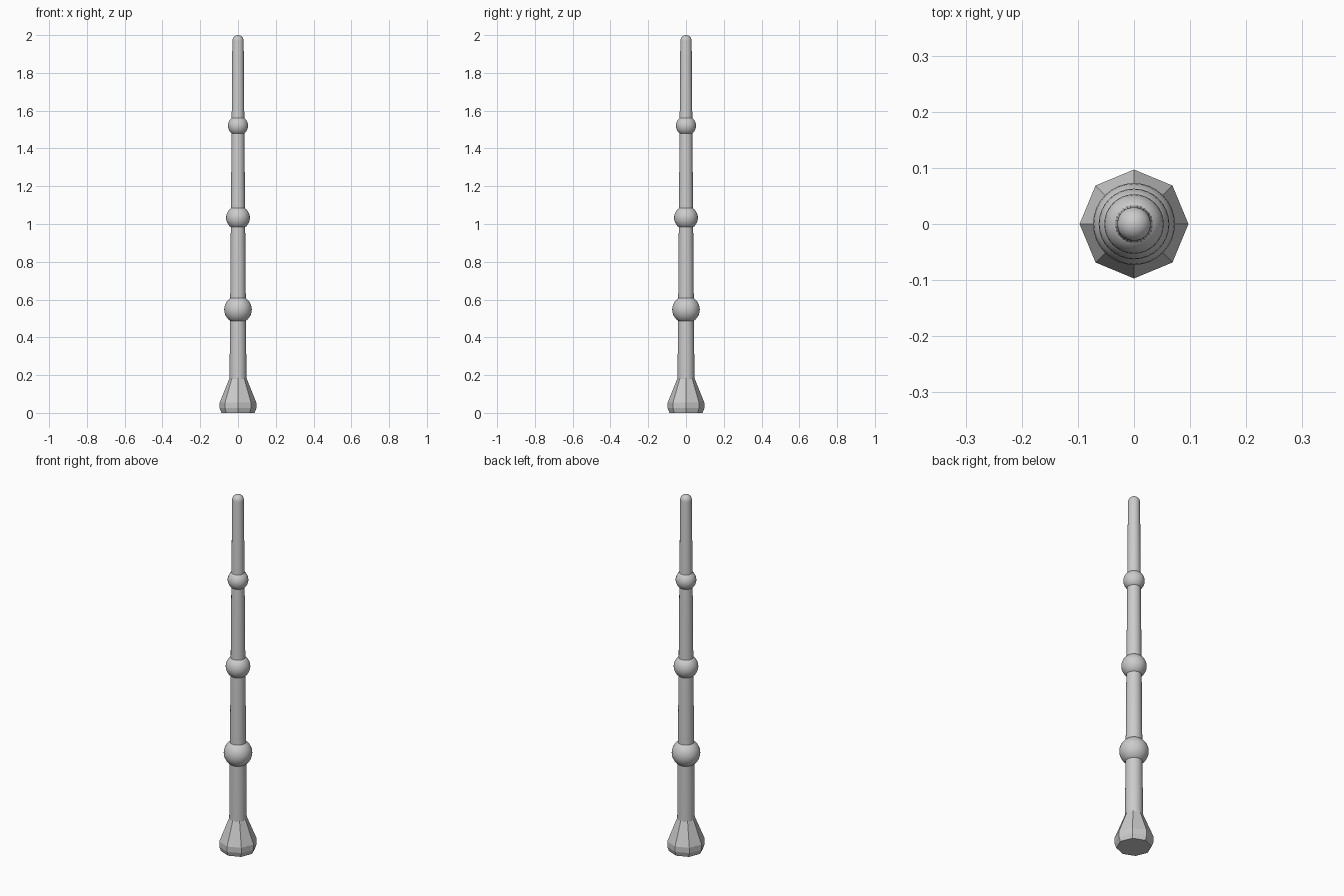
import bpy, bmesh, math

if "Cube" in bpy.data.objects:
    bpy.data.objects.remove(bpy.data.objects["Cube"])


def lathe(name, profile, sides, smooth):
    """Revolve (radius, z) points around z; radius 0 makes a pole, open ends are capped."""
    bm = bmesh.new()
    rings = []
    for r, z in profile:
        if r < 1e-6:
            rings.append([bm.verts.new((0, 0, z))])
        else:
            rings.append([bm.verts.new((r * math.cos(2 * math.pi * i / sides),
                                        r * math.sin(2 * math.pi * i / sides), z))
                          for i in range(sides)])
    for a, b in zip(rings, rings[1:]):
        for i in range(sides):
            j = (i + 1) % sides
            quad = [a[i % len(a)], a[j % len(a)], b[j % len(b)], b[i % len(b)]]
            bm.faces.new(list(dict.fromkeys(quad)))
    for ring in (rings[0], rings[-1]):
        if len(ring) > 1:
            bm.faces.new(ring)
    bmesh.ops.recalc_face_normals(bm, faces=bm.faces)
    mesh = bpy.data.meshes.new(name)
    bm.to_mesh(mesh)
    bm.free()
    ob = bpy.data.objects.new(name, mesh)
    bpy.context.collection.objects.link(ob)
    if smooth:
        bpy.ops.object.select_all(action='DESELECT')
        ob.select_set(True)
        bpy.context.view_layer.objects.active = ob
        bpy.ops.object.shade_smooth_by_angle(angle=math.radians(30))
    return ob


# Flared eight-sided foot
lathe("foot", [(0.088, 0), (0.097, 0.025), (0.097, 0.055), (0.045, 0.185)], 8, False)

# Tapered shaft with a domed tip
tip_r, tip_z = 0.030, 1.97
dome = [(tip_r * math.cos(math.radians(a)), tip_z + 0.03 * math.sin(math.radians(a)))
        for a in range(15, 90, 15)]
lathe("shaft", [(0.045, 0.15), (tip_r, tip_z)] + dome + [(0, 2.0)], 32, True)

# Three round knobs, smaller towards the tip
for i, (z, r) in enumerate([(0.547, 0.073), (1.033, 0.063), (1.52, 0.053)]):
    arc = [(r * math.sin(math.pi * k / 16), z - r * math.cos(math.pi * k / 16))
           for k in range(1, 16)]
    lathe(f"knob_{i + 1}", [(0, z - r)] + arc + [(0, z + r)], 32, True)
